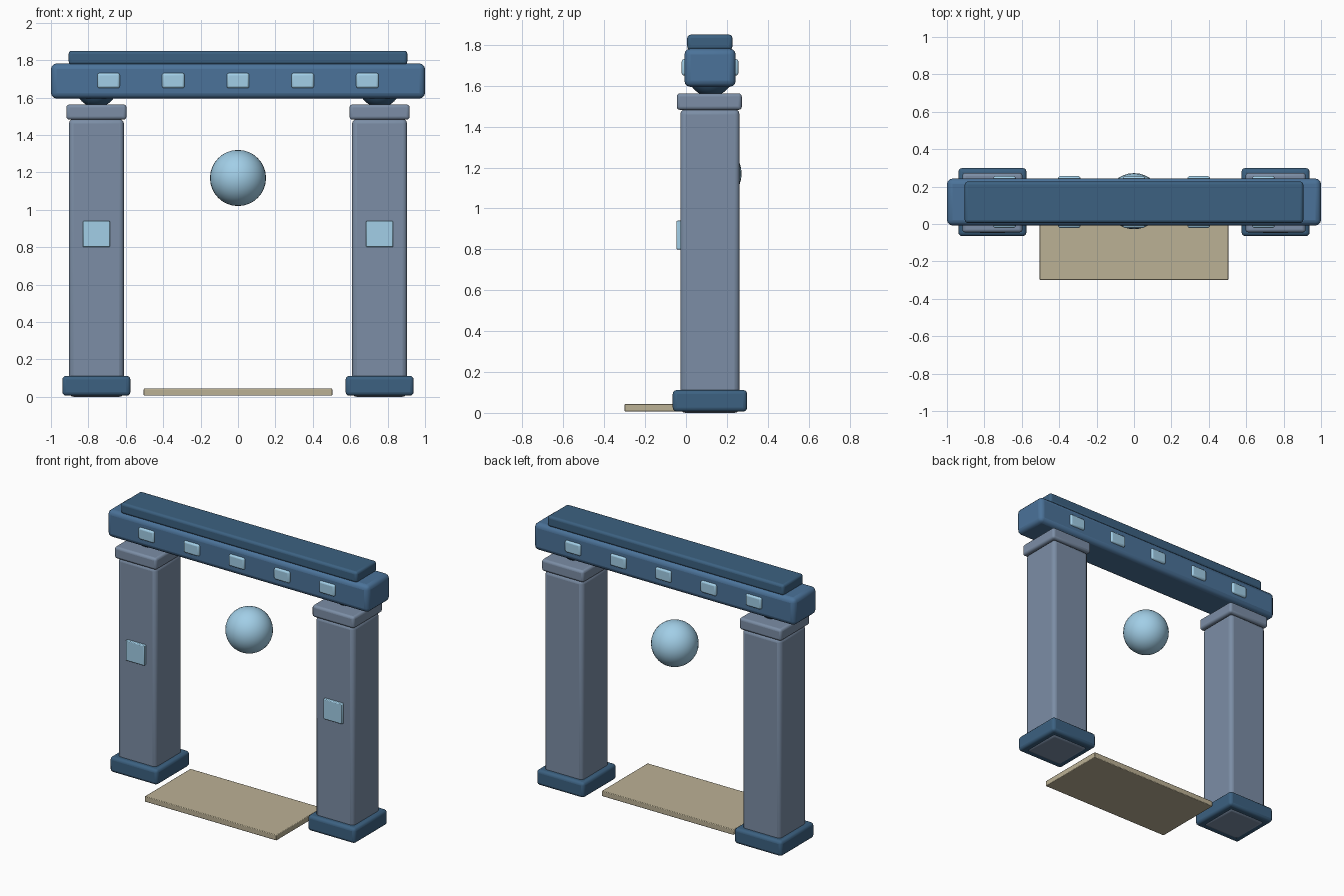
import bpy
import math

if "Cube" in bpy.data.objects:
    bpy.data.objects.remove(bpy.data.objects["Cube"])


def material(name, rgb):
    m = bpy.data.materials.new(name)
    m.diffuse_color = (*rgb, 1)
    m.use_nodes = True
    m.node_tree.nodes["Principled BSDF"].inputs["Base Color"].default_value = m.diffuse_color
    return m


STONE = material("stone", (0.20, 0.27, 0.38))
BLUE = material("blue", (0.07, 0.17, 0.32))
DARK = material("dark_blue", (0.045, 0.12, 0.22))
GLOW = material("glow", (0.36, 0.62, 0.80))
SAND = material("sand", (0.50, 0.44, 0.30))


def box(name, x, y, z, mat, bevel=0.02, segments=3):
    """Rounded block spanning the given (min, max) ranges."""
    spans = (x, y, z)
    bpy.ops.mesh.primitive_cube_add(size=1, location=[(a + b) / 2 for a, b in spans])
    ob = bpy.context.object
    ob.name = name
    ob.scale = [b - a for a, b in spans]
    bpy.ops.object.transform_apply(location=False, rotation=False, scale=True)
    mod = ob.modifiers.new("bevel", "BEVEL")
    mod.width = bevel
    mod.segments = segments
    ob.data.materials.append(mat)
    bpy.ops.object.shade_smooth_by_angle(angle=math.radians(35))
    return ob


def ball(name, location, radius, mat, segments=32, rings=16):
    bpy.ops.mesh.primitive_uv_sphere_add(segments=segments, ring_count=rings,
                                         radius=radius, location=location)
    ob = bpy.context.object
    ob.name = name
    ob.data.materials.append(mat)
    bpy.ops.object.shade_smooth()
    return ob


def around(c, half):
    return (c - half, c + half)


YC = 0.117

# Pillars with base, cap, front panel and bearing ball
for side, cx in (("left", -0.757), ("right", 0.757)):
    box(side + "_base", around(cx, 0.182), around(YC, 0.182), (0.006, 0.112), DARK, 0.02)
    box(side + "_pillar", around(cx, 0.147), around(YC, 0.145), (0, 1.485), STONE, 0.025)
    box(side + "_cap", around(cx, 0.161), around(YC - 0.003, 0.159), (1.482, 1.563), STONE, 0.016)
    box(side + "_panel", around(cx, 0.072), (-0.047, -0.01), (0.80, 0.94), GLOW, 0.005, 2)
    ball(side + "_bearing", (cx, YC + 0.003, 1.66), 0.112, DARK)

# Lintel and its upper slab
box("lintel", (-1, 1), (-0.008, 0.243), (1.595, 1.782), BLUE, 0.03)
box("top_slab", (-0.905, 0.905), (0.006, 0.227), (1.776, 1.85), DARK, 0.016)

# Glowing studs on both faces of the lintel
for i in range(-2, 3):
    for face, y in (("front", (-0.021, 0.02)), ("back", (0.215, 0.256))):
        box(f"{face}_stud_{i + 3}", around(i * 0.346, 0.06), y, (1.65, 1.731), GLOW, 0.012)

# Floating orb and threshold plate
ball("orb", (0, 0.122, 1.17), 0.15, GLOW)
box("threshold", (-0.504, 0.504), (-0.3, 0.2), (0.006, 0.044), SAND, 0.004, 2)
